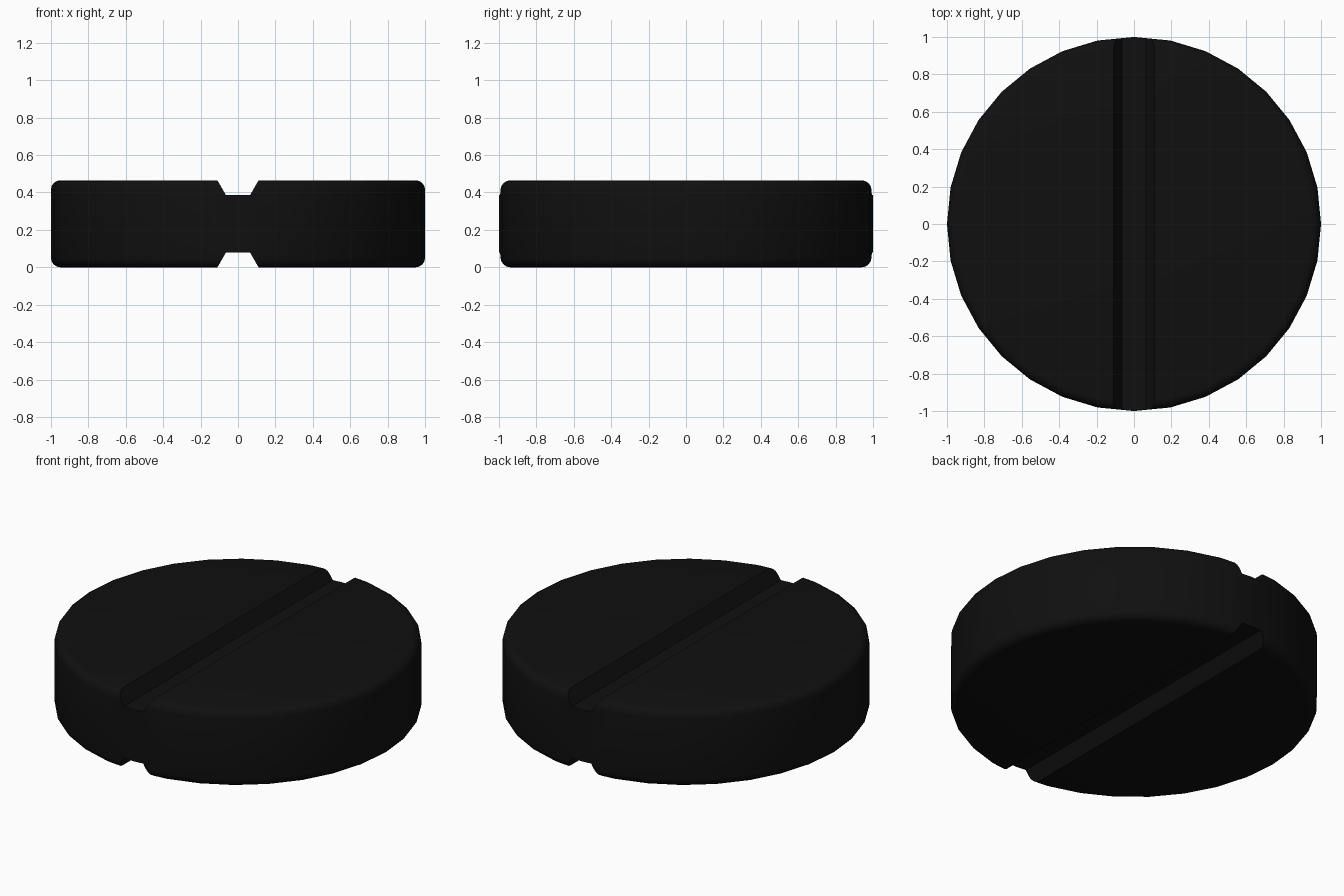
import bpy, bmesh

if "Cube" in bpy.data.objects:
    bpy.data.objects.remove(bpy.data.objects["Cube"])

H, GROOVE_D = 0.465, 0.078

# Round tablet body: 32-sided cylinder with rounded rims
bpy.ops.mesh.primitive_cylinder_add(vertices=32, radius=1, depth=H, location=(0, 0, H / 2))
tablet = bpy.context.object
tablet.name = "tablet_body"
bpy.ops.object.transform_apply(location=True)
bm = bmesh.new()
bm.from_mesh(tablet.data)
rims = [e for e in bm.edges if abs(e.verts[0].co.z - e.verts[1].co.z) < 1e-4]
bmesh.ops.bevel(bm, geom=rims, offset=0.05, segments=4, profile=0.5, affect='EDGES')
bm.to_mesh(tablet.data)
bm.free()


def groove_cutter(name, floor_z, up):
    """Tapered bar running along y, opening upward (+1) or downward (-1)."""
    depth = GROOVE_D * 2
    bm = bmesh.new()
    profile = [(-0.065, 0), (0.065, 0), (0.155, depth), (-0.155, depth)]
    face = bm.faces.new([bm.verts.new((x, -1.2, floor_z + up * z)) for x, z in profile])
    ext = bmesh.ops.extrude_face_region(bm, geom=[face])
    verts = [v for v in ext["geom"] if isinstance(v, bmesh.types.BMVert)]
    bmesh.ops.translate(bm, vec=(0, 2.4, 0), verts=verts)
    bmesh.ops.recalc_face_normals(bm, faces=bm.faces)
    mesh = bpy.data.meshes.new(name)
    bm.to_mesh(mesh)
    bm.free()
    obj = bpy.data.objects.new(name, mesh)
    bpy.context.collection.objects.link(obj)
    obj.hide_render = True
    return obj


# Score grooves on top and bottom
for name, z, up in (("top_groove_cutter", H - GROOVE_D, 1), ("bottom_groove_cutter", GROOVE_D, -1)):
    cutter = groove_cutter(name, z, up)
    mod = tablet.modifiers.new(name, 'BOOLEAN')
    mod.operation, mod.solver, mod.object = 'DIFFERENCE', 'EXACT', cutter
    bpy.context.view_layer.objects.active = tablet
    bpy.ops.object.modifier_apply(modifier=mod.name)
    bpy.data.objects.remove(cutter, do_unlink=True)

# Smooth shading with crisp groove edges
bpy.ops.object.select_all(action='DESELECT')
tablet.select_set(True)
bpy.context.view_layer.objects.active = tablet
bpy.ops.object.shade_smooth_by_angle(angle=0.52)

# Black finish
mat = bpy.data.materials.new("black")
mat.diffuse_color = (0.005, 0.005, 0.005, 1)
mat.use_nodes = True
mat.node_tree.nodes["Principled BSDF"].inputs["Base Color"].default_value = mat.diffuse_color
tablet.data.materials.clear()
tablet.data.materials.append(mat)
